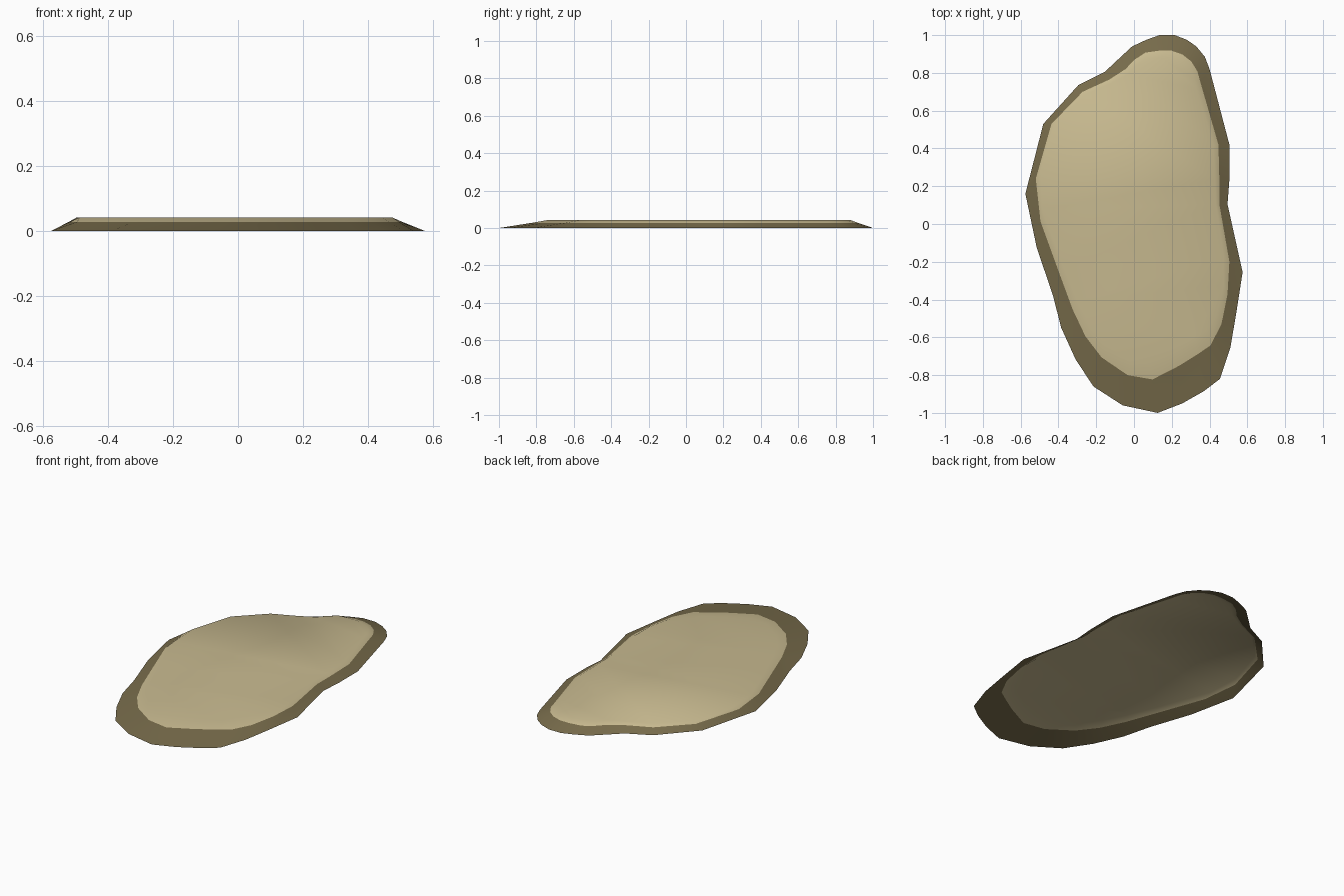
import bpy, bmesh

if "Cube" in bpy.data.objects:
    bpy.data.objects.remove(bpy.data.objects["Cube"])

# shoreline outline at ground level (hundredths of a unit)
outer = [(-57.5, 16), (-48, 53), (-29.5, 73.5), (-15.5, 80.5), (-7.5, 88), (-1, 94),
         (6.5, 97.5), (13.5, 100), (21.5, 100), (28, 97.5), (33, 94), (37.5, 88.5),
         (40, 82), (50.5, 42), (50.5, 23.5), (49.5, 10.5), (57.5, -25.5), (54, -48),
         (51, -65.5), (45.5, -82), (37, -88.5), (25.5, -95), (12.5, -100), (-6, -96),
         (-21.5, -86), (-31, -71.5), (-38.5, -55), (-43, -37.5), (-51.5, -12.5)]
# line where the dark bank meets the light top
inner = [(-52, 24), (-43.7, 53), (-27.2, 70), (-13, 76.5), (-4.5, 82), (0.3, 87),
         (6, 90.7), (13.5, 91.8), (19.8, 91.8), (25.7, 89.7), (30.4, 86), (33.6, 80.7),
         (35.2, 74.9), (44.7, 42), (45.2, 23.5), (45.2, 10.5), (50.5, -20), (49.5, -37.3),
         (46.3, -53), (40.5, -64.3), (33.6, -69), (24, -75), (9.8, -82.3), (-3.4, -80),
         (-17.2, -70.6), (-25.7, -59.5), (-32.5, -45.2), (-38.9, -27.8), (-49.5, 1.3)]


def material(name, rgb):
    m = bpy.data.materials.new(name)
    m.diffuse_color = (*rgb, 1)
    m.use_nodes = True
    m.node_tree.nodes["Principled BSDF"].inputs["Base Color"].default_value = m.diffuse_color
    return m


bm = bmesh.new()
# three rings: foot of bank, colour line, edge of the flat top
crest = [(i[0] + 0.45 * (i[0] - o[0]), i[1] + 0.45 * (i[1] - o[1]))
         for o, i in zip(outer, inner)]
rings = [[bm.verts.new((x / 100, y / 100, z)) for x, y in pts]
         for pts, z in ((outer, 0), (inner, 0.028), (crest, 0.042))]

n = len(outer)
for level in range(2):
    a, b = rings[level], rings[level + 1]
    for k in range(n):
        j = (k + 1) % n
        f = bm.faces.new((a[j], a[k], b[k], b[j]))
        f.material_index = 0 if level == 0 else 1
        f.smooth = True

# flat top, open underneath
top = bm.faces.new(rings[2][::-1])
top.material_index = 1
top.smooth = True
if top.calc_center_median() and top.normal.z < 0:
    top.normal_flip()
bmesh.ops.recalc_face_normals(bm, faces=bm.faces)
top.normal_update()
if top.normal.z < 0:
    bmesh.ops.reverse_faces(bm, faces=bm.faces)
bmesh.ops.triangulate(bm, faces=[top])

mesh = bpy.data.meshes.new("ground_patch")
bm.to_mesh(mesh)
bm.free()
mesh.materials.append(material("dark earth", (0.185, 0.148, 0.070)))
mesh.materials.append(material("pale sand", (0.578, 0.491, 0.279)))
patch = bpy.data.objects.new("ground_patch", mesh)
bpy.context.collection.objects.link(patch)
